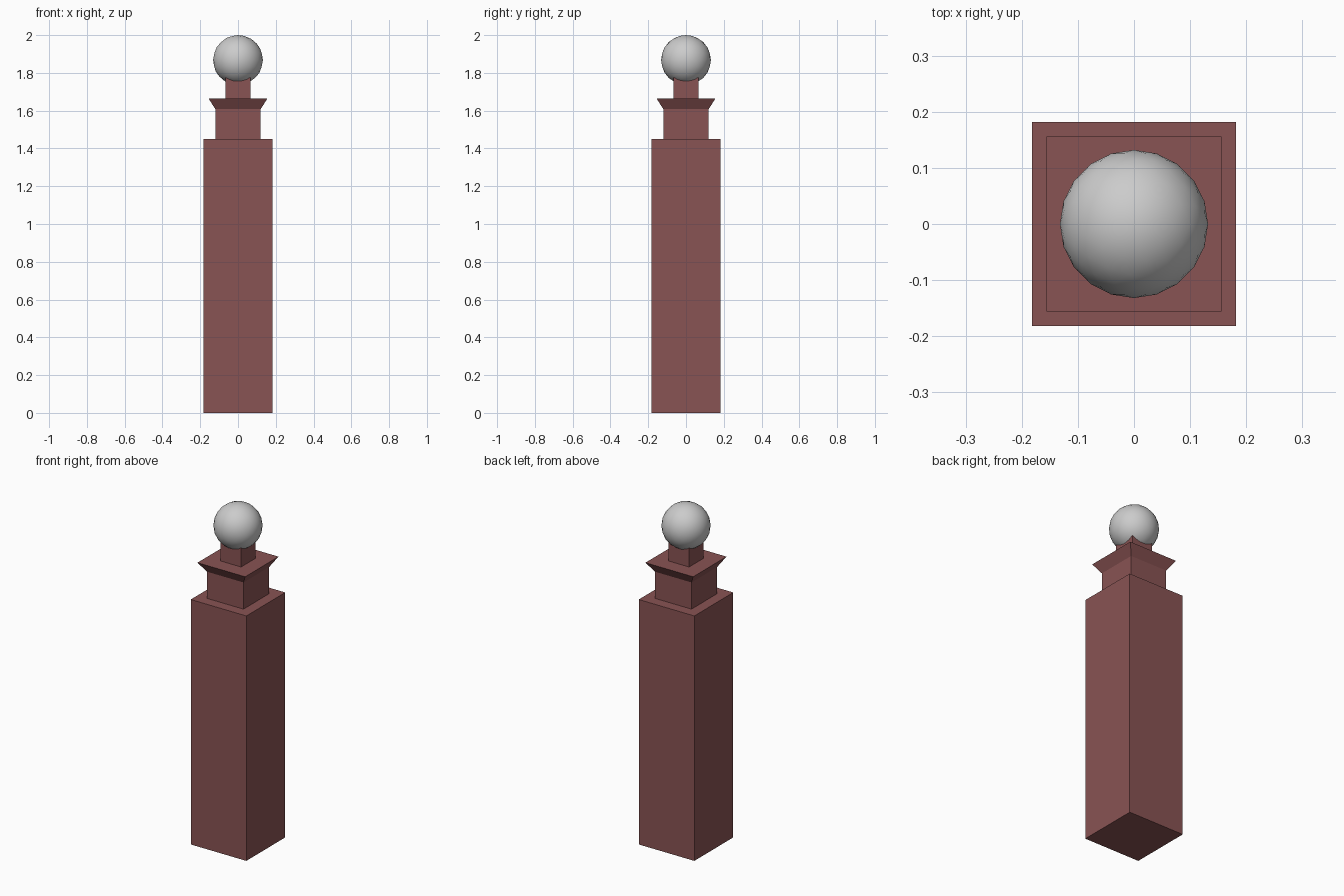
import bpy, bmesh

if "Cube" in bpy.data.objects:
    bpy.data.objects.remove(bpy.data.objects["Cube"])

# Reddish-brown post colour
brown = bpy.data.materials.new("red_brown")
brown.diffuse_color = (0.25, 0.087, 0.087, 1)
brown.use_nodes = True
brown.node_tree.nodes["Principled BSDF"].inputs["Base Color"].default_value = brown.diffuse_color


def square_loft(name, profile, material):
    """Stack square sections given as (half width, height) and cap both ends."""
    bm = bmesh.new()
    rings = [[bm.verts.new((sx * h, sy * h, z))
              for sx, sy in ((-1, -1), (1, -1), (1, 1), (-1, 1))]
             for h, z in profile]
    for low, high in zip(rings, rings[1:]):
        for i in range(4):
            j = (i + 1) % 4
            bm.faces.new((low[i], low[j], high[j], high[i]))
    bm.faces.new(rings[0][::-1])
    bm.faces.new(rings[-1])
    mesh = bpy.data.meshes.new(name)
    bm.to_mesh(mesh)
    bm.free()
    mesh.materials.append(material)
    obj = bpy.data.objects.new(name, mesh)
    bpy.context.collection.objects.link(obj)
    return obj


# Square post: shaft, step in, narrow block, flared cap, neck under the ball
square_loft("post", [
    (0.182, 0.0), (0.182, 1.45),
    (0.12, 1.45), (0.12, 1.608),
    (0.156, 1.665),
    (0.067, 1.665), (0.067, 1.78),
], brown)

# Round finial resting on the neck
bpy.ops.mesh.primitive_ico_sphere_add(subdivisions=3, radius=0.132,
                                      location=(0, 0, 1.868))
ball = bpy.context.object
ball.name = "ball_finial"
bpy.ops.object.shade_smooth()
